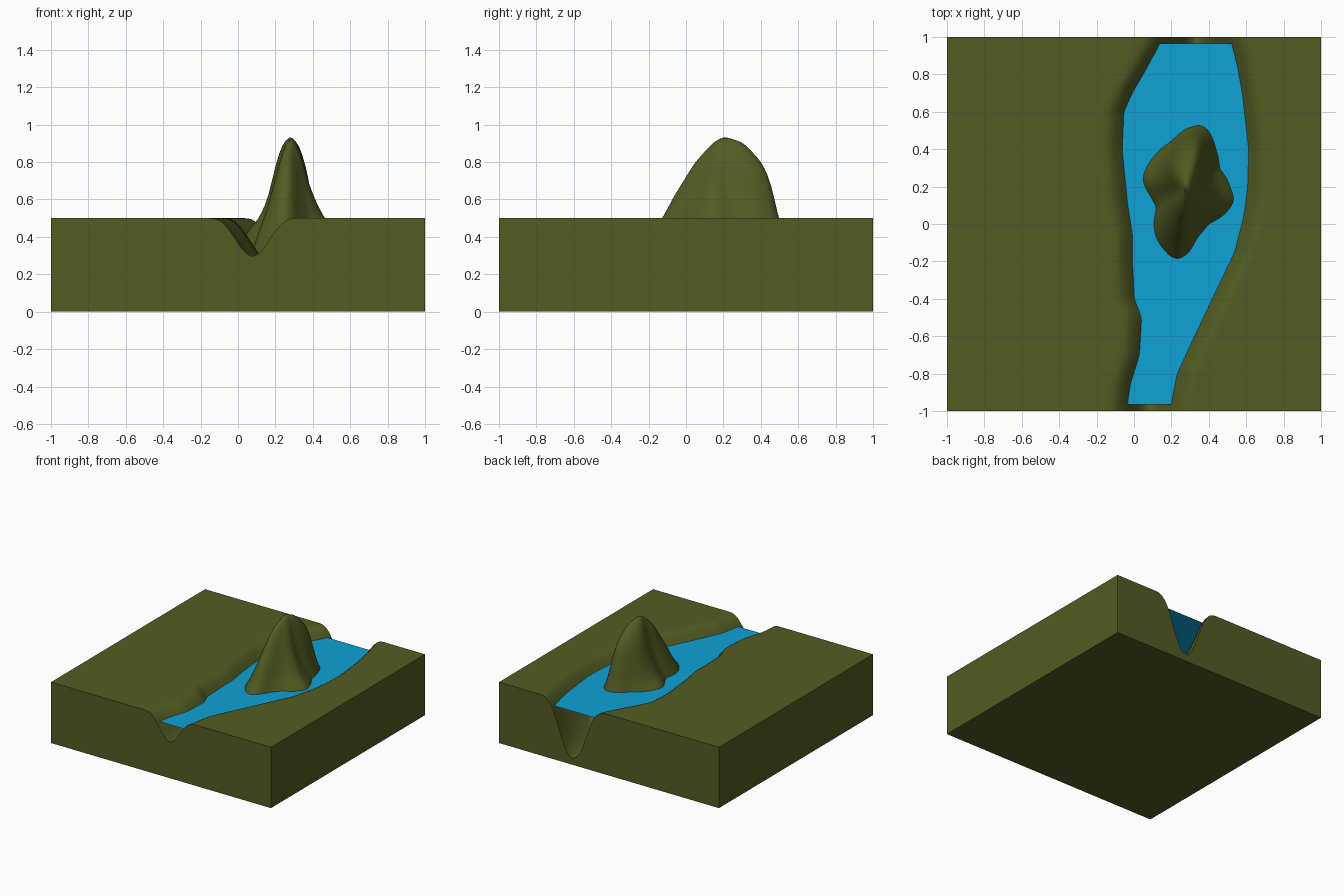
import bpy, bmesh, math

if "Cube" in bpy.data.objects:
    bpy.data.objects.remove(bpy.data.objects["Cube"])

N = 110            # grid cells per side
WATER = 0.42
GROUND = 0.5


def material(name, rgb):
    m = bpy.data.materials.new(name)
    m.diffuse_color = (*rgb, 1)
    m.use_nodes = True
    m.node_tree.nodes["Principled BSDF"].inputs["Base Color"].default_value = m.diffuse_color
    return m


def lerp_table(table, x):
    """Piecewise-linear lookup in a sorted list of (x, value)."""
    if x <= table[0][0]:
        return table[0][1]
    for (x0, v0), (x1, v1) in zip(table, table[1:]):
        if x <= x1:
            return v0 + (v1 - v0) * (x - x0) / (x1 - x0)
    return table[-1][1]


def make_object(name, bm, mat):
    bmesh.ops.recalc_face_normals(bm, faces=bm.faces)
    me = bpy.data.meshes.new(name)
    bm.to_mesh(me)
    bm.free()
    me.materials.append(mat)
    ob = bpy.data.objects.new(name, me)
    bpy.context.collection.objects.link(ob)
    return ob


# River banks at water level: (y, x)
LEFT = [(-1, -.035), (-.96, -.035), (-.86, -.02), (-.7, .03), (-.5, .04), (-.4, 0),
        (-.2, -.01), (-.05, -.01), (.1, -.035), (.4, -.065), (.6, -.055),
        (.7, -.01), (.8, .05), (.96, .14), (1, .15)]
RIGHT = [(-1, .19), (-.96, .2), (-.8, .23), (-.65, .3), (-.4, .42), (-.15, .54),
         (.05, .59), (.2, .61), (.4, .615), (.7, .58), (.85, .55), (.96, .52), (1, .51)]
BED = [(-1, .295), (-.5, .24), (0, .1), (1, .05)]

# Island shoreline, turned into a radius per direction around its peak
CX, CY = .28, .2
SHORE = [(.36, .53), (.28, .51), (.2, .44), (.1, .36), (.04, .24), (.08, .15), (.12, .09),
         (.11, -.06), (.15, -.13), (.2, -.18), (.24, -.19), (.29, -.16), (.34, -.07),
         (.4, .0), (.49, .05), (.54, .12), (.52, .2), (.46, .3), (.44, .4), (.4, .5)]
polar = sorted((math.atan2(y - CY, x - CX), math.hypot(x - CX, y - CY)) for x, y in SHORE)
polar = ([(polar[-1][0] - math.tau, polar[-1][1])] + polar
         + [(polar[0][0] + math.tau, polar[0][1])])

# Island slope: fraction of shoreline radius reached at each height
LEVELS = [.945, .9, .8, .7, .6, .5, .42, 0]
SIDE = [.03, .15, .27, .35, .5, .7, 1, 1.6]
SOUTH = [.05, .18, .41, .56, .72, .85, 1, 1.6]
NORTH = [.03, .36, .64, .79, .85, .91, 1, 1.5]


def island(x, y):
    dx, dy = x - CX, y - CY
    r = math.hypot(dx, dy)
    if r > .8:
        return 0
    a = math.atan2(dy, dx)
    w = math.sin(a) ** 2
    ends = NORTH if dy > 0 else SOUTH
    slope = [(s + (e - s) * w, z) for s, e, z in zip(SIDE, ends, LEVELS)]
    return lerp_table(slope, r / lerp_table(polar, a))


def channel(x, y):
    l, r = lerp_table(LEFT, y), lerp_table(RIGHT, y)
    if l < x < r:
        u = (x - l) / (r - l)
        return WATER - (WATER - lerp_table(BED, y)) * math.sin(math.pi * u) ** 1.15
    q = min(1, max(l - x, x - r) / .1)
    return WATER + (GROUND - WATER) * (1 - (1 - q) ** 2)


# Height grid, lightly smoothed
pos = [-1 + 2 * i / N for i in range(N + 1)]
h = [[max(channel(x, y), island(x, y)) for x in pos] for y in pos]
for _ in range(2):
    c = lambda k: min(max(k, 0), N)
    h = [[(2 * h[j][i] + h[j][c(i - 1)] + h[j][c(i + 1)] + h[c(j - 1)][i] + h[c(j + 1)][i]) / 6
          for i in range(N + 1)] for j in range(N + 1)]

# Terrain block: top surface, side walls and base
bm = bmesh.new()
v = [[bm.verts.new((x, y, h[j][i])) for i, x in enumerate(pos)] for j, y in enumerate(pos)]
for j in range(N):
    for i in range(N):
        bm.faces.new((v[j][i], v[j][i + 1], v[j + 1][i + 1], v[j + 1][i]))
rim = (v[0][:-1] + [row[N] for row in v[:-1]] + v[N][:0:-1]
       + [v[j][0] for j in range(N, 0, -1)])
low = [bm.verts.new((p.co.x, p.co.y, 0)) for p in rim]
for k in range(len(rim)):
    n = (k + 1) % len(rim)
    bm.faces.new((rim[k], low[k], low[n], rim[n]))
bm.faces.new(low)
terrain = make_object("terrain", bm, material("olive green", (.084, .107, .0168)))
bpy.context.view_layer.objects.active = terrain
terrain.select_set(True)
bpy.ops.object.shade_smooth_by_angle(angle=math.radians(60))

# Water sheet following the banks, tucked slightly into the ground
bm = bmesh.new()
rows = []
for k in range(41):
    y = -.965 + 1.93 * k / 40
    rows.append([bm.verts.new((lerp_table(LEFT, y) - .03, y, WATER)),
                 bm.verts.new((lerp_table(RIGHT, y) + .03, y, WATER))])
for a, b in zip(rows, rows[1:]):
    bm.faces.new((a[0], a[1], b[1], b[0]))
make_object("river_water", bm, material("water blue", (.0048, .361, .665)))
